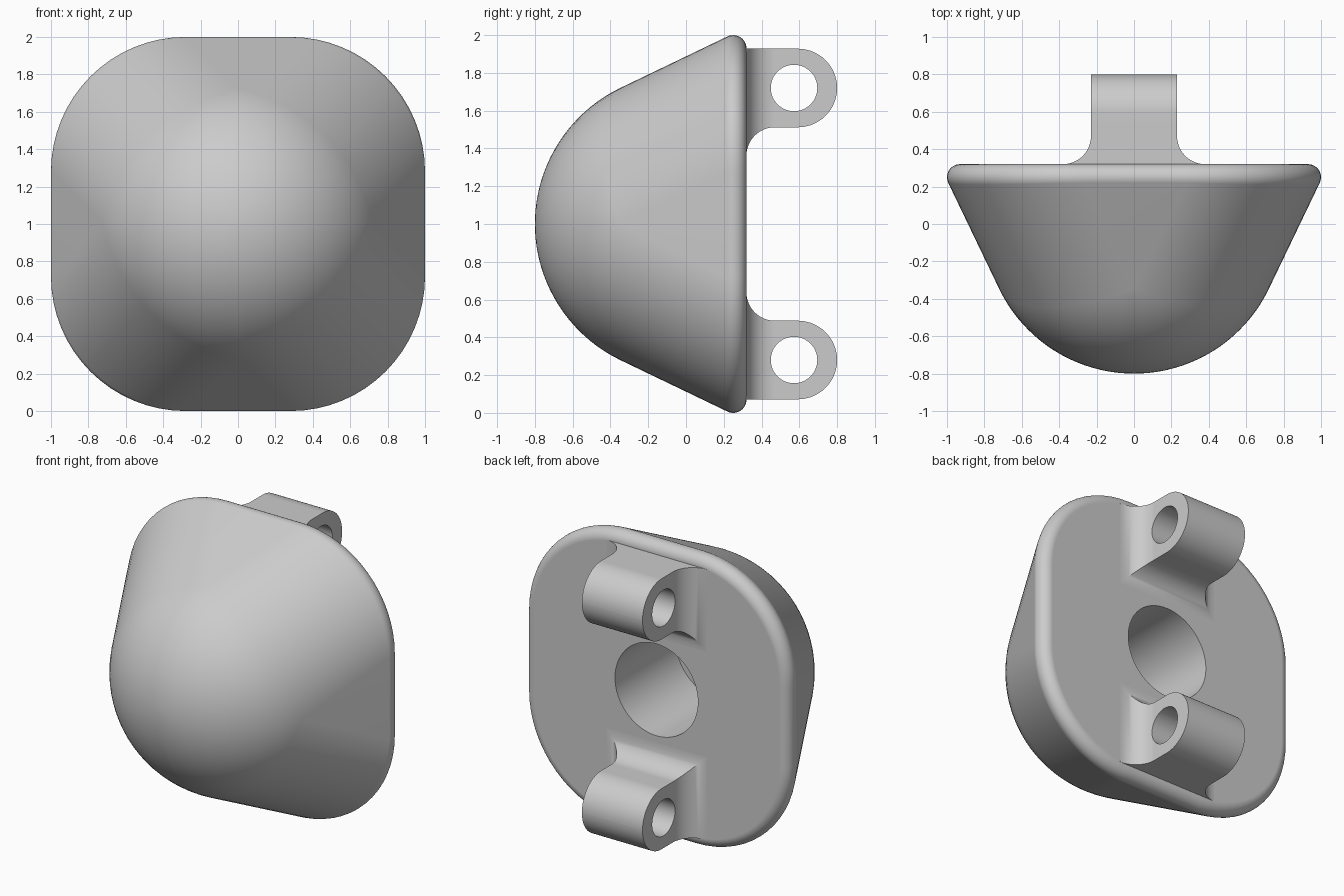
import bpy, bmesh, math
from mathutils import Vector, Matrix

cube = bpy.data.objects.get("Cube")
if cube:
    bpy.data.objects.remove(cube)

grey = bpy.data.materials.new("plain grey")
grey.use_nodes = True
grey.diffuse_color = (0.6, 0.6, 0.6, 1)
grey.node_tree.nodes["Principled BSDF"].inputs["Base Color"].default_value = (0.6, 0.6, 0.6, 1)

MID = 1.0           # height of the dome centre
DOME = 0.8          # dome radius
CORE = 0.28         # half length of the straight rim sides
CORNER = 0.65       # corner radius up to the rim bead centre
BEAD = 0.07         # rim bead radius
RIM_Y = 0.25        # depth of the rim bead centre


def new_object(name, bm):
    bmesh.ops.remove_doubles(bm, verts=bm.verts, dist=1e-5)
    bmesh.ops.recalc_face_normals(bm, faces=bm.faces)
    mesh = bpy.data.meshes.new(name)
    bm.to_mesh(mesh)
    bm.free()
    mesh.materials.append(grey)
    obj = bpy.data.objects.new(name, mesh)
    bpy.context.collection.objects.link(obj)
    return obj


def loft(name, rings):
    """Skin closed rings of points and cap both ends."""
    bm = bmesh.new()
    grid = [[bm.verts.new(p) for p in ring] for ring in rings]
    for a, b in zip(grid, grid[1:]):
        for i in range(len(a)):
            j = (i + 1) % len(a)
            bm.faces.new((a[i], a[j], b[j], b[i]))
    bm.faces.new(grid[0])
    bm.faces.new(grid[-1])
    bmesh.ops.dissolve_degenerate(bm, dist=1e-5, edges=bm.edges)
    return new_object(name, bm)


def drill(obj, radius, depth, matrix):
    """Cut a round hole, then remove the cutter."""
    bm = bmesh.new()
    bmesh.ops.create_cone(bm, cap_ends=True, segments=64, radius1=radius,
                          radius2=radius, depth=depth, matrix=matrix)
    cutter = new_object("cutter", bm)
    cutter.hide_render = True
    mod = obj.modifiers.new("hole", "BOOLEAN")
    mod.operation, mod.object, mod.solver = "DIFFERENCE", cutter, "EXACT"
    bpy.context.view_layer.objects.active = obj
    bpy.ops.object.modifier_apply(modifier=mod.name)
    bpy.data.objects.remove(cutter)


def finish(obj):
    bpy.ops.object.select_all(action="DESELECT")
    obj.select_set(True)
    bpy.context.view_layer.objects.active = obj
    bpy.ops.object.shade_smooth_by_angle(angle=math.radians(32))
    mod = obj.modifiers.new("even shading", "WEIGHTED_NORMAL")
    mod.keep_sharp = True


# Body: a dome drawn out tangentially to a rounded square plate with a beaded rim
STEPS, DOME_RINGS, BEAD_RINGS = 16, 20, 12
columns = []
for quarter in range(4):
    middle = math.radians(45 + 90 * quarter)
    centre = Vector((math.cos(middle), 0, math.sin(middle))) * CORE * math.sqrt(2)
    for s in range(STEPS + 1):
        turn = math.pi / 2 * (quarter + s / STEPS)
        out = Vector((math.cos(turn), 0, math.sin(turn)))
        # angle of the plane touching both dome and bead
        reach = centre.dot(out) + CORNER
        tangent = (math.acos((DOME - BEAD) / math.hypot(reach, RIM_Y))
                   - math.atan2(RIM_Y, reach))
        column = []
        for k in range(DOME_RINGS + 1):
            a = math.pi / 2 + (tangent - math.pi / 2) * k / DOME_RINGS
            column.append(DOME * (out * math.cos(a) - Vector((0, math.sin(a), 0))))
        edge = centre + out * CORNER + Vector((0, RIM_Y, 0))
        for k in range(BEAD_RINGS + 1):
            a = tangent - (tangent + math.pi / 2) * k / BEAD_RINGS
            column.append(edge + BEAD * (out * math.cos(a) - Vector((0, math.sin(a), 0))))
        columns.append([p + Vector((0, 0, MID)) for p in column])
rings = list(zip(*columns))
bm = bmesh.new()
grid = [[bm.verts.new(p) for p in ring] for ring in rings]
for a, b in zip(grid, grid[1:]):
    for i in range(len(a)):
        j = (i + 1) % len(a)
        bm.faces.new((a[i], a[j], b[j], b[i]))
bm.faces.new(grid[-1])
body = new_object("domed_body", bm)

# Blind socket in the back
BACK = RIM_Y + BEAD
DEPTH = 0.66
drill(body, 0.315, DEPTH * 2,
      Matrix.Translation((0, BACK, MID)) @ Matrix.Rotation(math.pi / 2, 4, "X"))
finish(body)

# Lugs: flared foot on the sides and inner face, rounded end, pin hole
HALF, RADIUS, FILLET, PIN = 0.23, 0.208, 0.15, 0.123
END = 0.8 - RADIUS
OFFSET = 0.72


def lug(name, side):
    sections = [(BACK - 0.03, FILLET, RADIUS)]
    for k in range(13):
        a = math.pi / 2 * k / 12
        sections.append((BACK + FILLET * (1 - math.cos(a)), FILLET * (1 - math.sin(a)), RADIUS))
    for k in range(25):
        a = math.pi / 2 * k / 24
        sections.append((END + RADIUS * math.sin(a), 0, max(RADIUS * math.cos(a), 0.0005)))
    rings = []
    for y, flare, h in sections:
        w = HALF + flare
        inner = MID + side * (OFFSET - h - flare)
        outer = MID + side * (OFFSET + h)
        rings.append([(-w, y, inner), (w, y, inner), (w, y, outer), (-w, y, outer)])
    obj = loft(name, rings)
    drill(obj, PIN, 2, Matrix.Translation((0, 0.572, MID + side * OFFSET))
          @ Matrix.Rotation(math.pi / 2, 4, "Y"))
    finish(obj)


lug("upper_lug", 1)
lug("lower_lug", -1)
